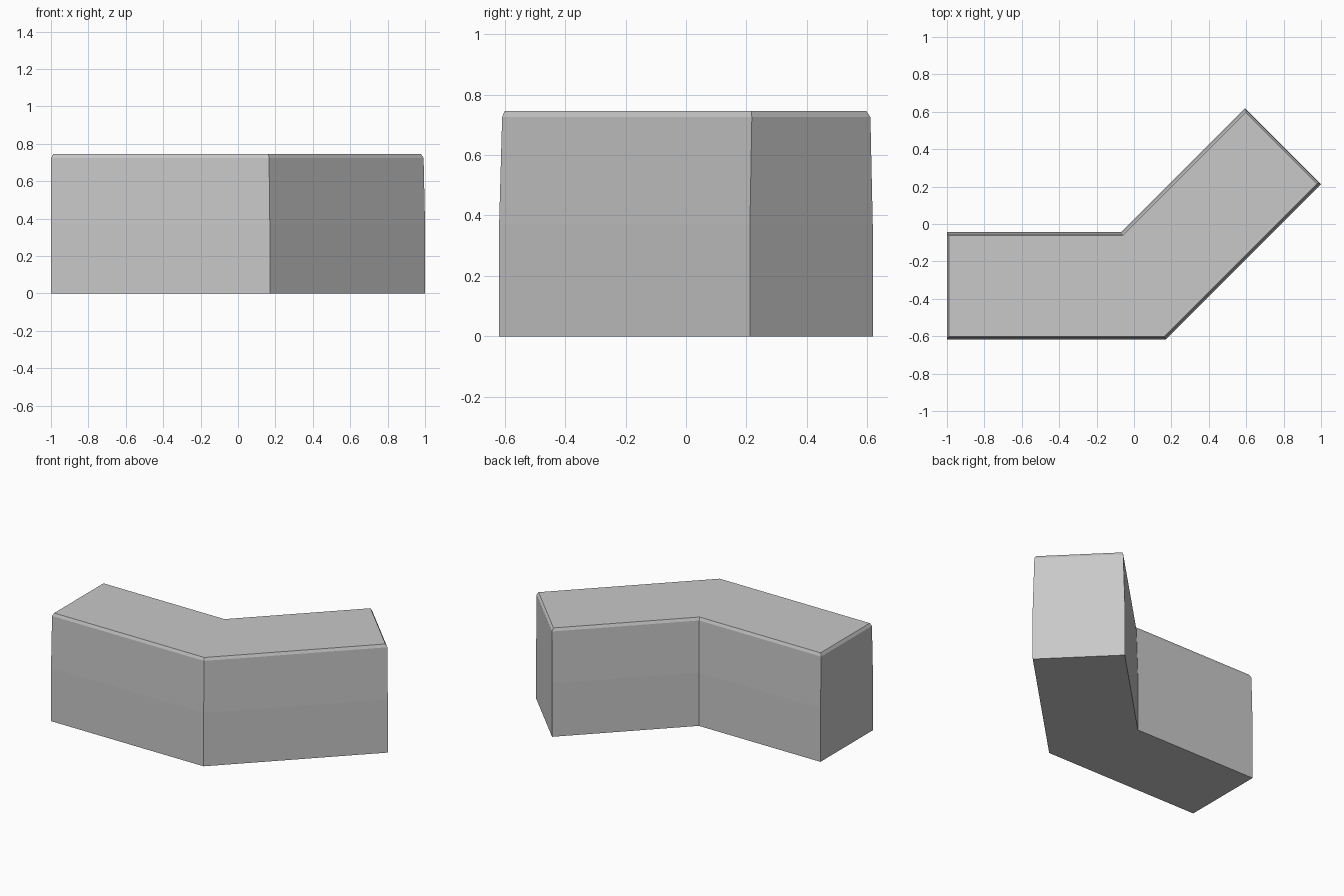
import bpy
import bmesh
from math import radians, tan
from mathutils import Vector

old = bpy.data.objects.get("Cube")
if old:
    bpy.data.objects.remove(old, do_unlink=True)

WIDTH = 0.575          # wall thickness
BEND_X = 0.17          # outer corner of the bend
FRONT_Y = -0.6185      # outer face of the straight arm
RUN = 1 - BEND_X       # how far the diagonal arm reaches in x and y
ALONG = Vector((1, 1)).normalized()
ACROSS = Vector((-1, 1)).normalized()

grey = bpy.data.materials.new("concrete_grey")
grey.use_nodes = True
colour = (0.58, 0.58, 0.58, 1)
grey.diffuse_color = colour
grey.node_tree.nodes["Principled BSDF"].inputs["Base Color"].default_value = colour


def wall_line(depth, end_inset):
    """Mitred line running along the wall at a depth behind its outer face."""
    start = Vector((-1 + end_inset, FRONT_Y + depth))
    bend = Vector((BEND_X - depth * tan(radians(22.5)), FRONT_Y + depth))
    tip = Vector((1, FRONT_Y + RUN)) + ACROSS * depth - ALONG * end_inset
    return [start, bend, tip]


# Height, inset of the long sides, inset of the ends
levels = [(0, 0, 0), (0.37, 0, 0), (0.725, 0.01, 0.001), (0.745, 0.018, 0.012)]

bm = bmesh.new()
rings = []
for z, side, end in levels:
    outline = wall_line(side, end) + wall_line(WIDTH - side, end)[::-1]
    rings.append([bm.verts.new((p.x, p.y, z)) for p in outline])

# Walls and chamfer
for low, high in zip(rings, rings[1:]):
    for i in range(len(low)):
        j = (i + 1) % len(low)
        bm.faces.new((low[i], low[j], high[j], high[i]))

# Top and underside, one quad per arm
for ring in (rings[0], rings[-1]):
    a, b, c, d, e, f = ring
    bm.faces.new((a, b, e, f))
    bm.faces.new((b, c, d, e))
bmesh.ops.recalc_face_normals(bm, faces=bm.faces)

mesh = bpy.data.meshes.new("bent_wall")
bm.to_mesh(mesh)
bm.free()
mesh.materials.append(grey)
wall = bpy.data.objects.new("bent_wall", mesh)
bpy.context.collection.objects.link(wall)
